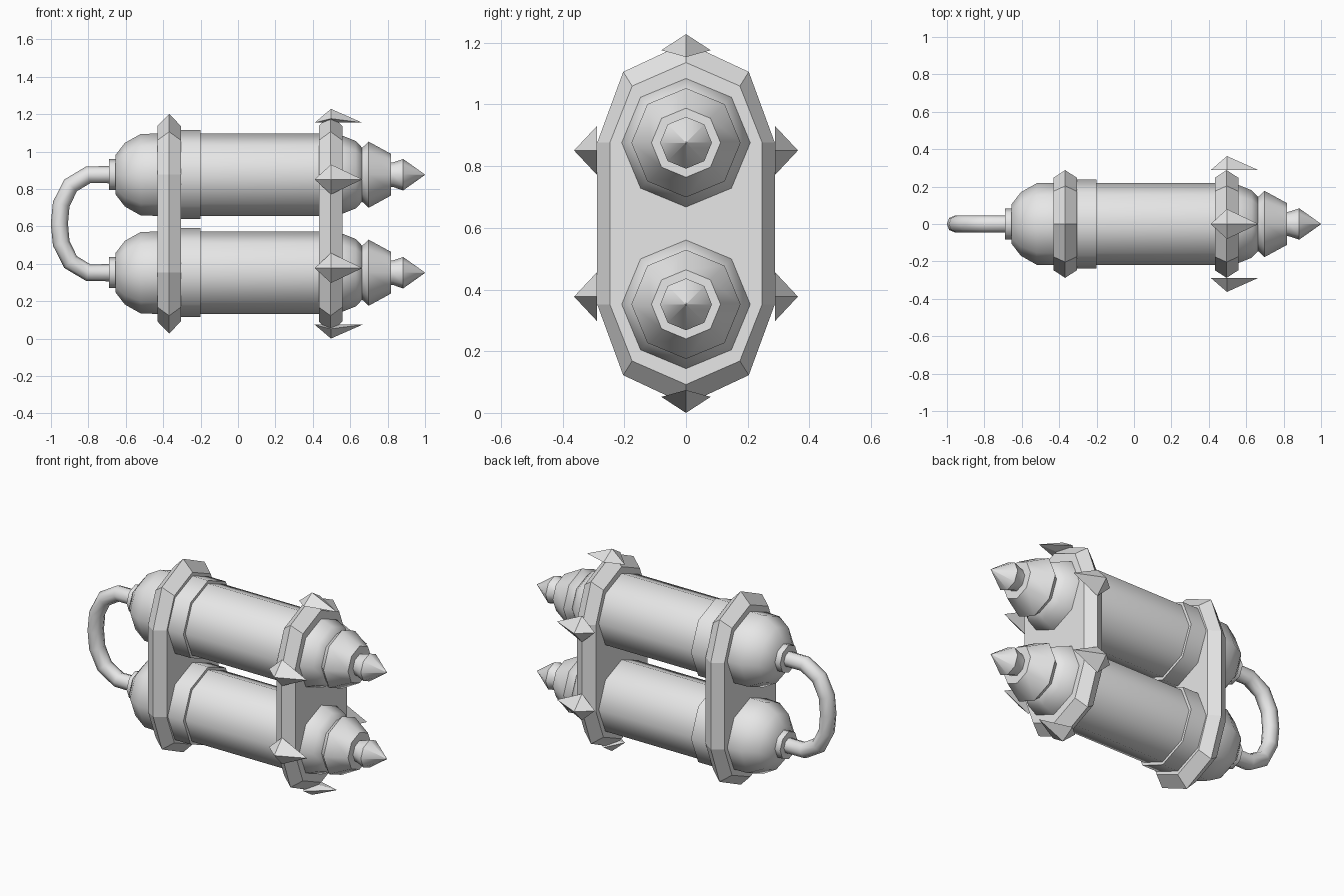
import bpy, bmesh, math
from mathutils import Vector

if "Cube" in bpy.data.objects:
    bpy.data.objects.remove(bpy.data.objects["Cube"])

MID = 0.614          # height of the symmetry plane
HALF = 0.262         # canister axis offset from that plane
SIDES = 8

grey = bpy.data.materials.new("plain_grey")
grey.diffuse_color = (0.8, 0.8, 0.8, 1)
grey.use_nodes = True
grey.node_tree.nodes["Principled BSDF"].inputs["Base Color"].default_value = grey.diffuse_color


def finish(name, bm, smooth=None):
    bmesh.ops.remove_doubles(bm, verts=bm.verts, dist=1e-5)
    bmesh.ops.recalc_face_normals(bm, faces=bm.faces)
    me = bpy.data.meshes.new(name)
    bm.to_mesh(me)
    bm.free()
    me.materials.append(grey)
    ob = bpy.data.objects.new(name, me)
    bpy.context.collection.objects.link(ob)
    if smooth:
        bpy.ops.object.select_all(action='DESELECT')
        ob.select_set(True)
        bpy.context.view_layer.objects.active = ob
        bpy.ops.object.shade_smooth_by_angle(angle=math.radians(smooth))
    return ob


def loft(name, rings, smooth=None):
    """Skin a list of equal-length point rings and cap both ends."""
    bm = bmesh.new()
    vs = [[bm.verts.new(p) for p in r] for r in rings]
    n = len(vs[0])
    for a, b in zip(vs, vs[1:]):
        for i in range(n):
            j = (i + 1) % n
            bm.faces.new((a[i], a[j], b[j], b[i]))
    bm.faces.new(vs[0])
    bm.faces.new(vs[-1])
    return finish(name, bm, smooth)


def lathe(name, profile, z):
    """Eight-sided turned part along x from (x, radius) pairs."""
    rings = []
    for x, r in profile:
        rings.append([(x, r * math.cos(i * math.tau / SIDES),
                       z + r * math.sin(i * math.tau / SIDES)) for i in range(SIDES)])
    return loft(name, rings, 50)


# Canisters with domed rear, collar, nozzle and pointed tip
for tag, z in (("upper", MID + HALF), ("lower", MID - HALF)):
    lathe(tag + "_canister", [(-0.655, 0.105), (-0.605, 0.17), (-0.52, 0.218), (-0.43, 0.22),
                              (0.50, 0.22), (0.56, 0.208), (0.63, 0.18), (0.668, 0.14)], z)
    lathe(tag + "_collar", [(-0.32, 0.238), (-0.2, 0.238)], z)
    lathe(tag + "_hose_socket", [(-0.69, 0.083), (-0.64, 0.083)], z)
    lathe(tag + "_nozzle", [(0.65, 0.14), (0.668, 0.148), (0.698, 0.177), (0.817, 0.112)], z)
    lathe(tag + "_tip", [(0.80, 0.063), (0.83, 0.066), (0.883, 0.084), (1.0, 0.001)], z)


# Bevelled bands clamping both canisters
def band_ring(x, ry, rz):
    pts = []
    for side in (1, -1):
        for k in range(5):
            a = math.pi * k / 4
            pts.append((x, side * ry * math.cos(a), MID + side * (HALF + rz * math.sin(a))))
    return pts


for name, x in (("rear_band", -0.368), ("front_band", 0.495)):
    loft(name, [band_ring(x - 0.063, 0.247, 0.26), band_ring(x, 0.288, 0.325),
                band_ring(x + 0.063, 0.247, 0.26)])


# Spikes around the front band: four base corners and an apex
def spike(name, centre, out, across, height, sag):
    c, out, across = Vector(centre), Vector(out), Vector(across)
    bm = bmesh.new()
    base = [c + Vector((-0.087, 0, 0)) - out * sag, c + across * 0.08,
            c + Vector((0.168, 0, 0)) - out * sag, c - across * 0.08]
    base = [bm.verts.new(p) for p in base]
    tip = bm.verts.new(c + out * height)
    for i in range(4):
        bm.faces.new((base[i], base[(i + 1) % 4], tip))
    bm.faces.new(base[:3])
    bm.faces.new((base[0], base[2], base[3]))
    return finish(name, bm)


for s, word in ((1, "top"), (-1, "bottom")):
    spike(word + "_spike", (0.497, 0, MID + s * 0.562), (0, 0, s), (0, 1, 0), 0.052, 0.022)
    for d, side in ((-1, "near"), (1, "far")):
        spike(f"{word}_{side}_side_spike", (0.497, d * 0.288, MID + s * 0.237),
              (0, d, 0), (0, 0, 1), 0.075, 0.0)

# Hose joining both canisters at the back
upper = [(-0.66, 0.262), (-0.80, 0.262), (-0.895, 0.205), (-0.945, 0.105)]
path = [Vector((x, 0, MID + z)) for x, z in upper]
path += [Vector((-0.955, 0, MID))]
path += [Vector((x, 0, MID - z)) for x, z in reversed(upper)]
rings = []
for i, p in enumerate(path):
    t = (path[min(i + 1, len(path) - 1)] - path[max(i - 1, 0)]).normalized()
    side = Vector((0, 1, 0))
    up = t.cross(side)
    rings.append([p + 0.046 * (math.cos(a) * side + math.sin(a) * up)
                  for a in (k * math.tau / SIDES for k in range(SIDES))])
loft("hose", rings, 50)
